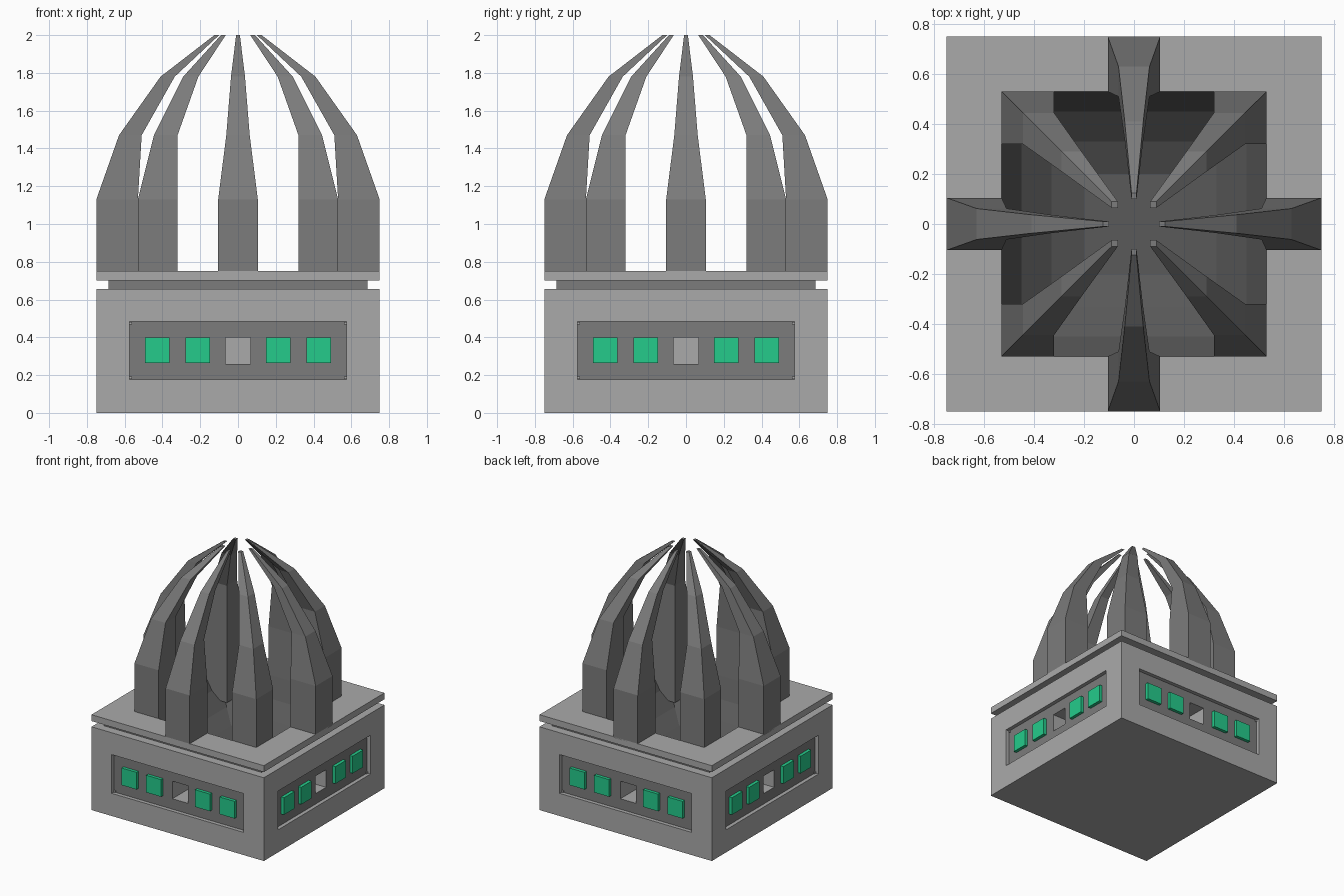
import bpy, bmesh, math
from mathutils import Matrix

if "Cube" in bpy.data.objects:
    bpy.data.objects.remove(bpy.data.objects["Cube"])


def material(name, rgb):
    m = bpy.data.materials.new(name)
    m.diffuse_color = (*rgb, 1)
    m.use_nodes = True
    m.node_tree.nodes["Principled BSDF"].inputs["Base Color"].default_value = m.diffuse_color
    return m


LIGHT = material("light grey", (0.40, 0.40, 0.40))
DARK = material("dark grey", (0.20, 0.20, 0.20))
PIT = material("pit grey", (0.10, 0.10, 0.10))
GREEN = material("green", (0.018, 0.60, 0.26))


def loft(name, rings, mats, turn=0):
    """Loft rectangles given as (x0, x1, y0, y1, z), capped at both ends."""
    bm = bmesh.new()
    loops = [[bm.verts.new(p) for p in ((x0, y0, z), (x1, y0, z), (x1, y1, z), (x0, y1, z))]
             for x0, x1, y0, y1, z in rings]
    for a, b in zip(loops, loops[1:]):
        for i in range(4):
            j = (i + 1) % 4
            bm.faces.new((a[i], a[j], b[j], b[i]))
    bm.faces.new(loops[0][::-1])
    bm.faces.new(loops[-1])
    bmesh.ops.recalc_face_normals(bm, faces=bm.faces[:])
    bm.transform(Matrix.Rotation(turn * math.pi / 2, 4, 'Z'))
    me = bpy.data.meshes.new(name)
    bm.to_mesh(me)
    bm.free()
    for m in mats:
        me.materials.append(m)
    ob = bpy.data.objects.new(name, me)
    bpy.context.collection.objects.link(ob)
    return ob


def box(name, x0, x1, y0, y1, z0, z1, mat, turn=0):
    return loft(name, [(x0, x1, y0, y1, z0), (x0, x1, y0, y1, z1)], [mat], turn)


# Square base with neck groove, top slab and sunken bowl
profile = [(.75, 0), (.75, .655), (.685, .655), (.685, .70), (.75, .70), (.75, .75),
           (.53, .75), (.45, .61), (.33, .51), (.20, .45)]
base = loft("base", [(-r, r, -r, r, z) for r, z in profile], [LIGHT, DARK, PIT])

# Recessed panels and centre openings on all four sides
cutters = []
for t in range(4):
    cutters.append(box("panel_cutter", -.575, .575, -.9, -.72, .178, .483, LIGHT, t))
    cutters.append(box("opening_cutter", -.067, .067, -.88, -.52, .26, .398, LIGHT, t))
for c in cutters:
    c.hide_render = True
    mod = base.modifiers.new("cut", 'BOOLEAN')
    mod.operation = 'DIFFERENCE'
    mod.solver = 'EXACT'
    mod.object = c
bpy.context.view_layer.update()
cut_mesh = bpy.data.meshes.new_from_object(
    base.evaluated_get(bpy.context.evaluated_depsgraph_get()))
base.modifiers.clear()
base.data = cut_mesh
for c in cutters:
    bpy.data.objects.remove(c)
cut_mesh.materials.clear()
for m in (LIGHT, DARK, PIT):
    cut_mesh.materials.append(m)

# Colour the base by position: panel floors and neck dark, bowl darkest
for p in cut_mesh.polygons:
    vs = [cut_mesh.vertices[i].co for i in p.vertices]
    n = p.normal
    out = max(abs(p.center.x), abs(p.center.y))
    wall = abs(n.z) < .1
    depth = [v.x * n.x + v.y * n.y for v in vs]
    flat = max(depth) - min(depth) < .002
    p.material_index = 0
    if wall and flat and (abs(depth[0] - .72) < .004 or abs(depth[0] - .685) < .004):
        p.material_index = 1
    elif min(v.z for v in vs) > .44 and out < .53 and max(abs(v.x) for v in vs) < .535 \
            and not (n.z > .9 and p.center.z > .74):
        p.material_index = 2

# Fingers: side ones stand on the slab, corner ones rise out of the bowl
side = [(.75, .53, .105, .74), (.75, .53, .105, 1.13), (.63, .51, .062, 1.47),
        (.41, .335, .037, 1.78), (.125, .10, .01, 2.0)]
corner = [(.32, .53, .55), (.32, .53, 1.13), (.32, .445, 1.47),
          (.21, .29, 1.78), (.065, .09, 2.0)]
for t in range(4):
    loft("side_finger", [(-w, w, -o, -i, z) for o, i, w, z in side], [DARK], t)
    loft("corner_finger", [(a, b, a, b, z) for a, b, z in corner], [DARK], t)
    # Green lights and small panel studs
    for x in (-.427, -.213, .213, .427):
        box("light_block", x - .065, x + .065, -.745, -.71, .263, .398, GREEN, t)
    for x in (-.567, .567):
        for z in (.186, .475):
            box("panel_stud", x - .007, x + .007, -.728, -.715, z - .007, z + .007, LIGHT, t)
